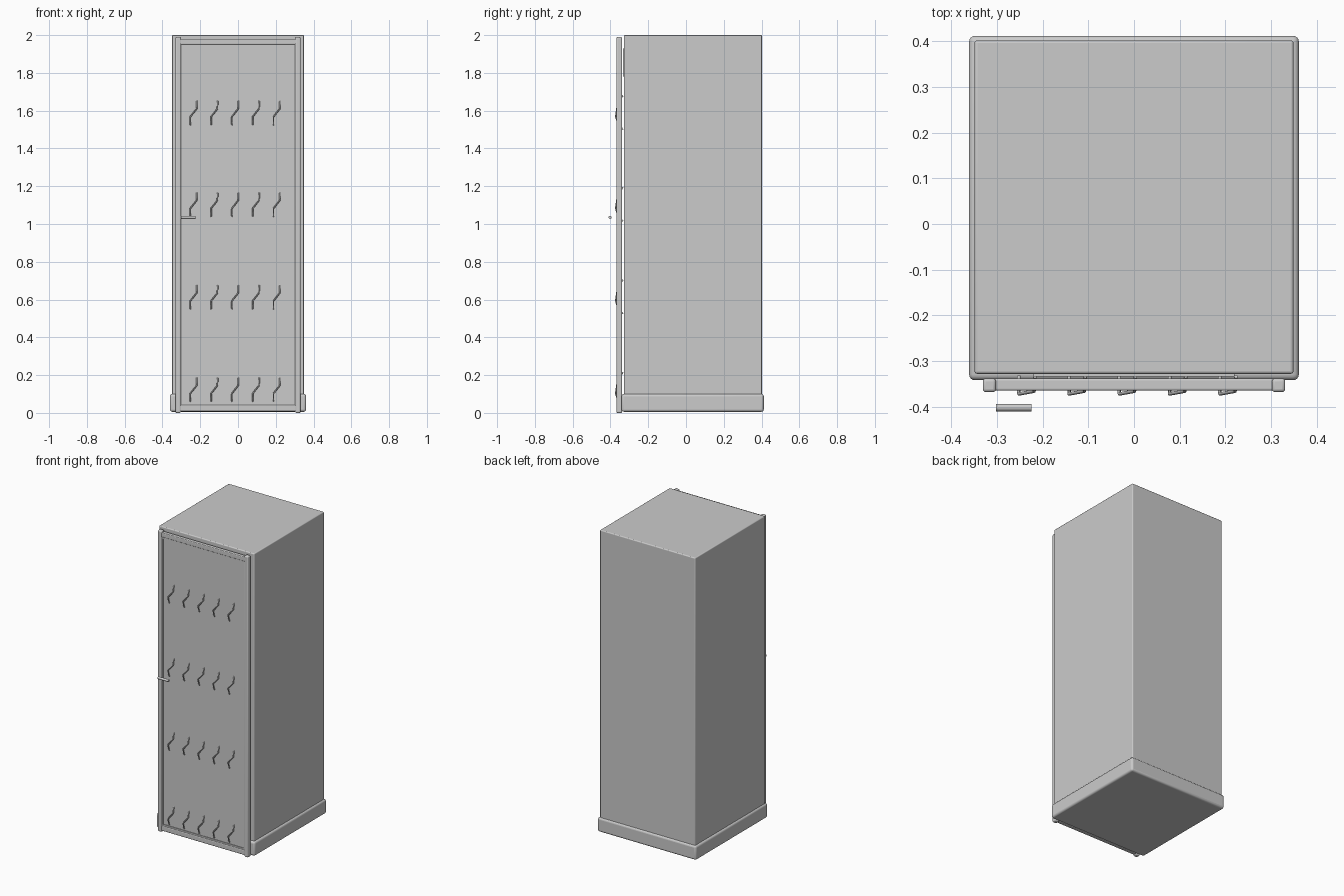
import bpy
from mathutils import Vector

cube = bpy.data.objects.get("Cube")
if cube:
    bpy.data.objects.remove(cube, do_unlink=True)

grey = bpy.data.materials.new("light_grey")
grey.use_nodes = True
COLOUR = (0.6, 0.6, 0.6, 1)
grey.diffuse_color = COLOUR
grey.node_tree.nodes["Principled BSDF"].inputs["Base Color"].default_value = COLOUR


def finish(obj, name):
    obj.name = name
    obj.data.materials.append(grey)
    bpy.ops.object.select_all(action='DESELECT')
    obj.select_set(True)
    bpy.context.view_layer.objects.active = obj
    if obj.type == 'MESH':
        bpy.ops.object.shade_smooth_by_angle()
    return obj


def box(name, low, high, bevel=0.0):
    """Box between two corners with rounded edges."""
    low, high = Vector(low), Vector(high)
    bpy.ops.mesh.primitive_cube_add(size=1, location=(low + high) / 2)
    obj = bpy.context.object
    obj.scale = high - low
    bpy.ops.object.transform_apply(location=False, rotation=False, scale=True)
    if bevel:
        mod = obj.modifiers.new("rounded_edges", 'BEVEL')
        mod.width = bevel
        mod.segments = 4
    return finish(obj, name)


# Cabinet body and the wider plinth around its foot
box("cabinet_body", (-0.349, -0.328, 0.02), (0.349, 0.402, 2.0), 0.006)
box("plinth", (-0.361, -0.342, 0.006), (0.361, 0.412, 0.1), 0.013)

# Door: rounded posts, rails, a stepped inner frame and a recessed panel
for side, sign in (("right", -1), ("left", 1)):
    xs = sorted((sign * 0.302, sign * 0.331))
    box(f"door_post_{side}", (xs[0], -0.368, 0.0), (xs[1], -0.338, 1.99), 0.007)
    xs = sorted((sign * 0.294, sign * 0.304))
    box(f"panel_trim_{side}", (xs[0], -0.362, 0.03), (xs[1], -0.341, 1.965))
box("door_top_rail", (-0.31, -0.365, 1.95), (0.31, -0.338, 1.98), 0.005)
box("door_bottom_rail", (-0.31, -0.365, 0.008), (0.31, -0.338, 0.042), 0.005)
box("panel_trim_top", (-0.3, -0.362, 1.938), (0.3, -0.341, 1.955))
box("panel_trim_bottom", (-0.3, -0.362, 0.035), (0.3, -0.341, 0.052))
box("door_panel", (-0.3, -0.358, 0.02), (0.3, -0.341, 1.96))

# Plate in the gap behind the top of the door
box("rear_plate", (-0.22, -0.334, 1.78), (0.22, -0.326, 1.93))

# Rows of bent hooks that pass through the panel
HOOK = [(0.018, -0.334, 0.09), (0.017, -0.36, 0.055), (0.016, -0.366, 0.02),
        (-0.017, -0.372, -0.022), (-0.017, -0.36, -0.06), (-0.017, -0.334, -0.09)]
for row, height in enumerate((0.125, 0.615, 1.105, 1.59)):
    for col in range(5):
        curve = bpy.data.curves.new("hook_path", 'CURVE')
        curve.dimensions = '3D'
        curve.bevel_depth = 0.004
        curve.bevel_resolution = 2
        curve.use_fill_caps = True
        spline = curve.splines.new('POLY')
        spline.points.add(len(HOOK) - 1)
        for point, (x, y, z) in zip(spline.points, HOOK):
            point.co = (x + (col - 2) * 0.11 - 0.015, y, max(z + height, 0.045), 1)
            point.radius = 1
        hook = bpy.data.objects.new("hook", curve)
        bpy.context.collection.objects.link(hook)
        finish(hook, f"hook_row{row + 1}_{col + 1}")

# Horizontal bar handle in front of the door
bpy.ops.mesh.primitive_cylinder_add(vertices=24, radius=0.008, depth=0.078,
                                    location=(-0.263, -0.402, 1.035),
                                    rotation=(0, 1.5708, 0))
finish(bpy.context.object, "door_handle")
